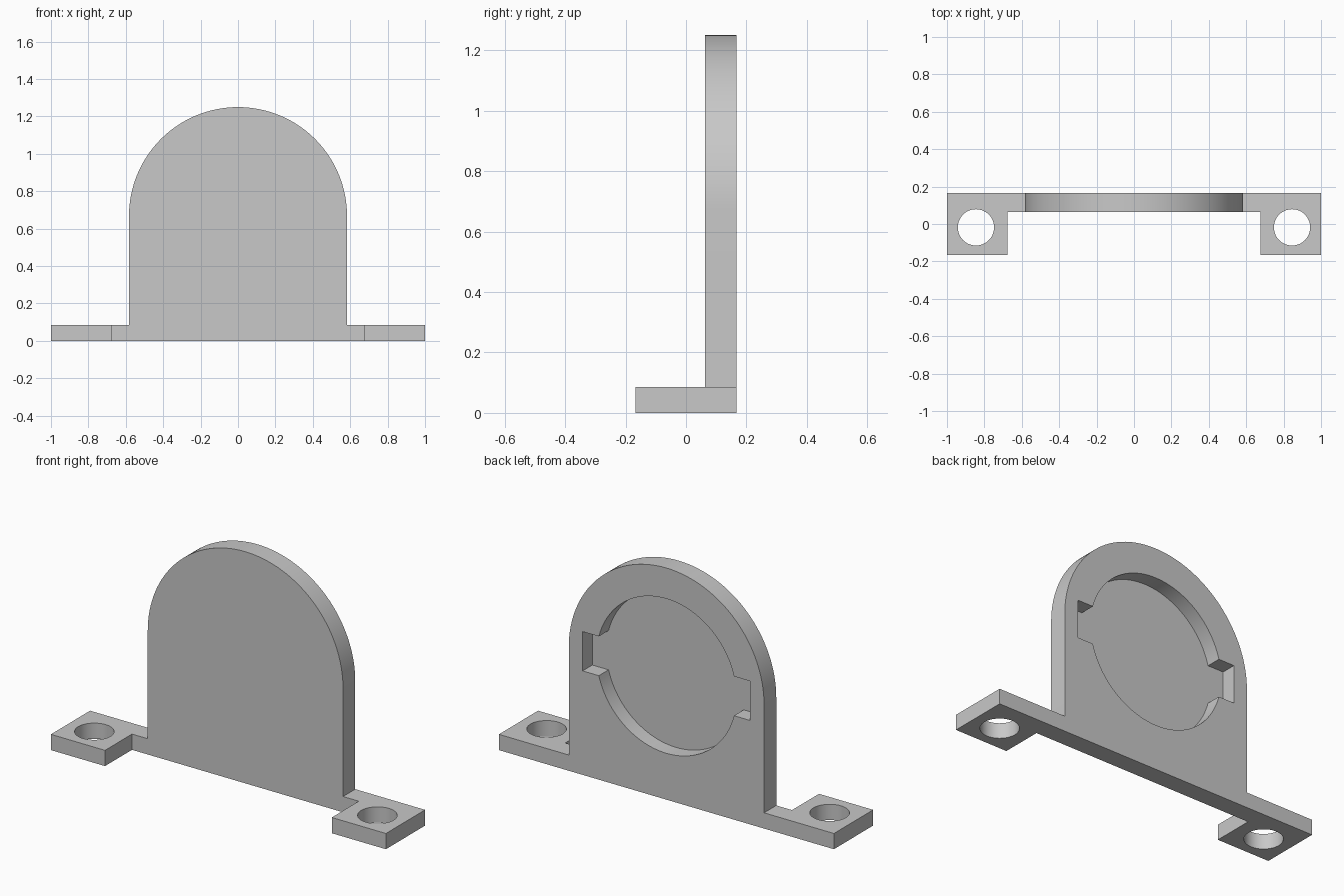
import bpy, bmesh
from math import sin, cos, asin, pi, radians
from mathutils import Vector

cube = bpy.data.objects.get("Cube")
if cube:
    bpy.data.objects.remove(cube, do_unlink=True)

FRONT, BACK = 0.063, 0.167      # plate faces in y
BASE_H = 0.085                  # base strip and foot thickness
FOOT_IN = 0.677                 # inner side of the feet
ARCH_R, ARCH_Z = 0.583, 0.667
POCKET_R, POCKET_DEPTH = 0.417, 0.083
NOTCH_X, NOTCH_H = 0.5, 0.106

grey = bpy.data.materials.new("plain grey")
grey.use_nodes = True
colour = (0.58, 0.58, 0.58, 1)
grey.diffuse_color = colour
grey.node_tree.nodes["Principled BSDF"].inputs["Base Color"].default_value = colour


def arc(r, start, end, steps, cx=0, cz=0):
    angles = [start + (end - start) * i / steps for i in range(steps + 1)]
    return [(cx + r * cos(a), cz + r * sin(a)) for a in angles]


def prism(name, points, direction):
    """Extrude a closed outline of 3D points along a direction."""
    bm = bmesh.new()
    face = bm.faces.new([bm.verts.new(p) for p in points])
    out = bmesh.ops.extrude_face_region(bm, geom=[face])
    moved = [v for v in out["geom"] if isinstance(v, bmesh.types.BMVert)]
    bmesh.ops.translate(bm, verts=moved, vec=Vector(direction))
    bmesh.ops.recalc_face_normals(bm, faces=bm.faces)
    mesh = bpy.data.meshes.new(name)
    bm.to_mesh(mesh)
    bm.free()
    mesh.materials.append(grey)
    obj = bpy.data.objects.new(name, mesh)
    bpy.context.collection.objects.link(obj)
    return obj


def select(obj):
    bpy.ops.object.select_all(action="DESELECT")
    obj.select_set(True)
    bpy.context.view_layer.objects.active = obj


def cut(obj, cutter):
    mod = obj.modifiers.new("cut", "BOOLEAN")
    mod.operation, mod.solver, mod.object = "DIFFERENCE", "EXACT", cutter
    select(obj)
    bpy.ops.object.modifier_apply(modifier=mod.name)
    bpy.data.objects.remove(cutter, do_unlink=True)
    bpy.ops.object.shade_smooth_by_angle(angle=radians(30))


# Arched plate with the base strip in one outline
outline = [(-FOOT_IN, 0), (FOOT_IN, 0), (FOOT_IN, BASE_H), (ARCH_R, BASE_H)]
outline += arc(ARCH_R, 0, pi, 64, cz=ARCH_Z)
outline += [(-ARCH_R, BASE_H), (-FOOT_IN, BASE_H)]
plate = prism("arched_plate", [(x, FRONT, z) for x, z in outline], (0, BACK - FRONT, 0))

# Round blind pocket with a square notch on each side, open at the back
a = asin(NOTCH_H / POCKET_R)
pocket = arc(POCKET_R, a, pi - a, 48, cz=ARCH_Z)
pocket += [(-NOTCH_X, ARCH_Z + NOTCH_H), (-NOTCH_X, ARCH_Z - NOTCH_H)]
pocket += arc(POCKET_R, pi + a, 2 * pi - a, 48, cz=ARCH_Z)
pocket += [(NOTCH_X, ARCH_Z - NOTCH_H), (NOTCH_X, ARCH_Z + NOTCH_H)]
floor_y = BACK - POCKET_DEPTH
cut(plate, prism("pocket_cutter", [(x, floor_y, z) for x, z in pocket], (0, 0.2, 0)))

# Mounting feet, each with a bolt hole
for side, name in ((1, "left_foot"), (-1, "right_foot")):
    corners = [(FOOT_IN, -BACK), (1, -BACK), (1, BACK), (FOOT_IN, BACK)]
    foot = prism(name, [(side * x, y, 0) for x, y in corners], (0, 0, BASE_H))
    hole = arc(0.097, 0, 2 * pi, 48, side * 0.845, -0.018)[:-1]
    cut(foot, prism("hole_cutter", [(x, y, -0.1) for x, y in hole], (0, 0, 0.4)))
